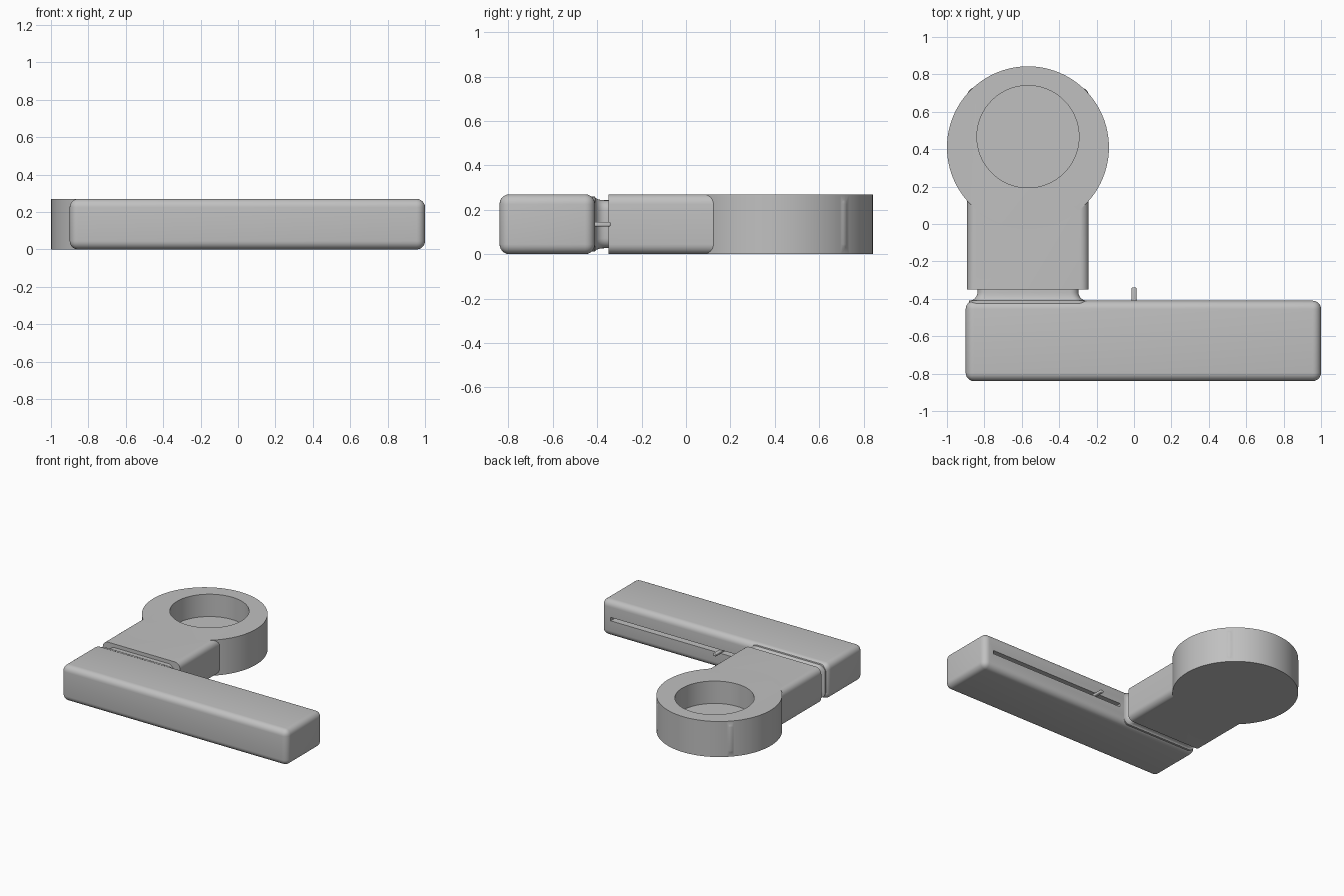
import bpy, bmesh, math

old = bpy.data.objects.get("Cube")
if old:
    bpy.data.objects.remove(old, do_unlink=True)

H = 0.27            # overall thickness
MID = H / 2
R = 0.045           # edge rounding
RING_X = -0.567

grey = bpy.data.materials.new("plain grey")
grey.use_nodes = True
COLOUR = (0.53, 0.53, 0.53, 1)
grey.diffuse_color = COLOUR
grey.node_tree.nodes["Principled BSDF"].inputs["Base Color"].default_value = COLOUR


def to_object(name, bm):
    bmesh.ops.recalc_face_normals(bm, faces=bm.faces)
    mesh = bpy.data.meshes.new(name)
    bm.to_mesh(mesh)
    bm.free()
    mesh.materials.append(grey)
    ob = bpy.data.objects.new(name, mesh)
    bpy.context.collection.objects.link(ob)
    return ob


def box(name, x, y, z, radius=0, sharp_front=False):
    """Box from axis ranges, rounded, optionally with a sharp -y face."""
    bm = bmesh.new()
    bmesh.ops.create_cube(bm, size=1)
    for v in bm.verts:
        v.co = [a + (c + 0.5) * (b - a) for c, (a, b) in zip(v.co, (x, y, z))]
    if radius:
        edges = [e for e in bm.edges if not (
            sharp_front and all(v.co.y < y[0] + 0.001 for v in e.verts))]
        bmesh.ops.bevel(bm, geom=edges, offset=radius, segments=6,
                        profile=0.5, affect='EDGES', clamp_overlap=True)
    return to_object(name, bm)


def cylinder(name, x, y, radius, z0, z1):
    bm = bmesh.new()
    bmesh.ops.create_cone(bm, cap_ends=True, segments=96, radius1=radius,
                          radius2=radius, depth=z1 - z0)
    bmesh.ops.translate(bm, vec=(x, y, (z0 + z1) / 2), verts=bm.verts)
    return to_object(name, bm)


def combine(target, tool, operation):
    """Boolean the tool into the target, then discard the tool."""
    mod = target.modifiers.new("combine", 'BOOLEAN')
    mod.operation = operation
    mod.solver = 'EXACT'
    mod.object = tool
    tool.hide_render = True
    bpy.context.view_layer.objects.active = target
    bpy.ops.object.modifier_apply(modifier=mod.name)
    bpy.data.objects.remove(tool, do_unlink=True)


def smooth(ob):
    bpy.ops.object.select_all(action='DESELECT')
    ob.select_set(True)
    bpy.context.view_layer.objects.active = ob
    bpy.ops.object.shade_smooth_by_angle(angle=math.radians(30))


# Long bar with a slider groove along its back
bar = box("long_bar", (-0.9, 1), (-0.84, -0.41), (0, H), R)
groove = box("groove_cutter", (-0.22, 0.92), (-0.48, -0.38),
             (MID - 0.013, MID + 0.013))
combine(bar, groove, 'DIFFERENCE')

# Slider pin sitting in the groove
pin = box("slider_pin", (-0.013, 0.013), (-0.47, -0.34),
          (MID - 0.01, MID + 0.01), 0.006)

# Arm ending in a round holder with an off-centre pocket
holder = box("arm_and_holder", (-0.892, -0.242), (-0.35, 0.73), (0, H), R, True)
combine(holder, cylinder("holder_disc", RING_X, 0.41, 0.433, 0, H), 'UNION')
combine(holder, cylinder("pocket_cutter", RING_X, 0.467, 0.273, 0.1, H + 0.1),
        'DIFFERENCE')


# Neck: rounded cross-section flaring out into the bar
def neck_ring(bm, y, flare):
    verts = []
    half_w, half_h = 0.27 + flare, 0.108 + flare * 0.35
    for corner in range(4):
        sx = 1 if corner in (0, 3) else -1
        sz = 1 if corner < 2 else -1
        for step in range(7):
            a = (corner + step / 6) * math.pi / 2
            verts.append(bm.verts.new((
                RING_X + sx * (half_w - R) + R * math.cos(a), y,
                MID + sz * (half_h - R) + R * math.sin(a))))
    return verts


bm = bmesh.new()
stations = [(-0.33, 0)]
for i in range(7):
    a = i / 6 * math.pi / 2
    stations.append((-0.365 - R * math.sin(a), R * (1 - math.cos(a))))
stations.append((-0.45, R))
rings = [neck_ring(bm, y, flare) for y, flare in stations]
for r0, r1 in zip(rings, rings[1:]):
    for i in range(len(r0)):
        j = (i + 1) % len(r0)
        bm.faces.new((r0[i], r0[j], r1[j], r1[i]))
bm.faces.new(rings[0])
bm.faces.new(rings[-1])
neck = to_object("neck", bm)

for part in (bar, pin, holder, neck):
    smooth(part)
